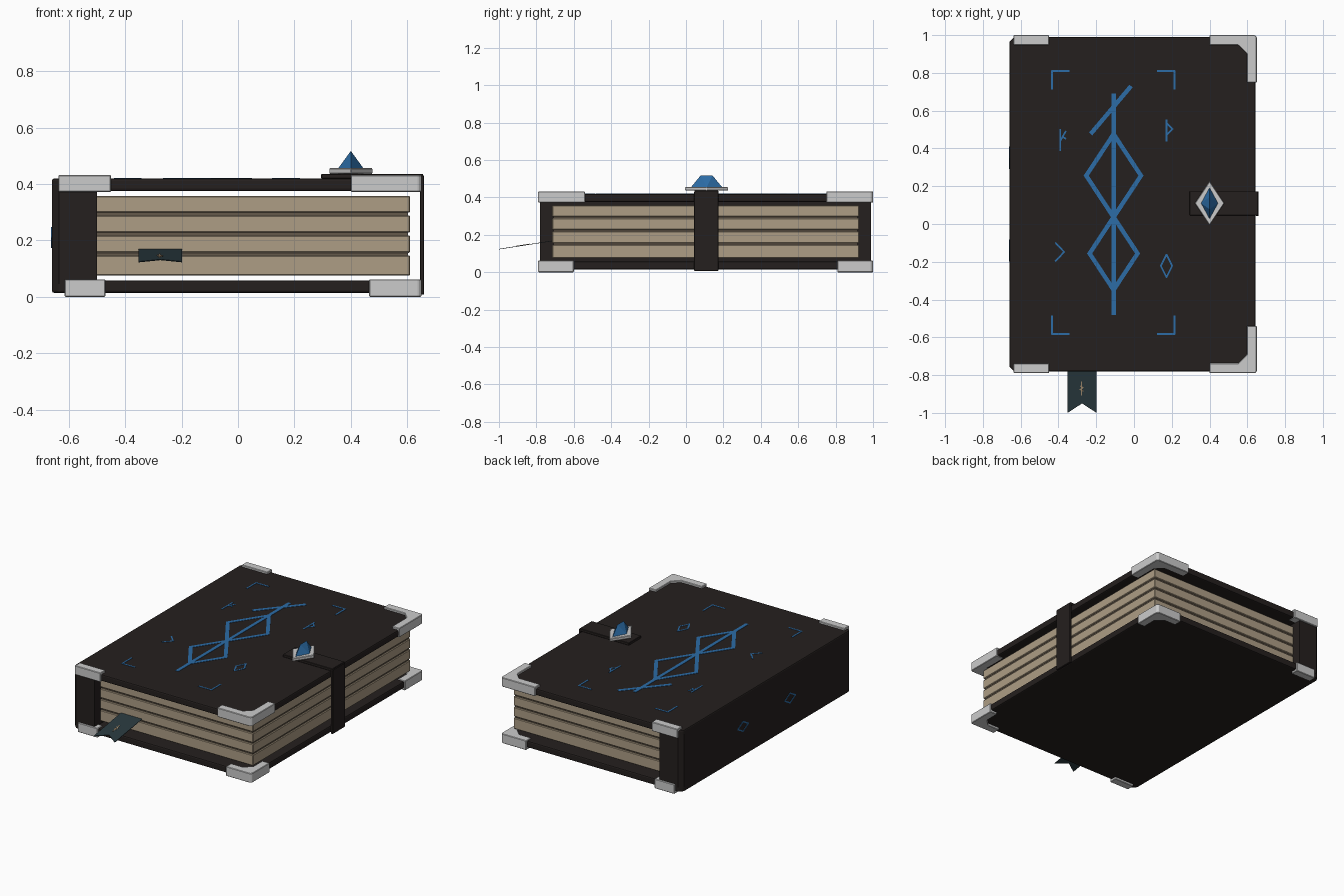
import bpy, bmesh
from mathutils import Vector

if "Cube" in bpy.data.objects:
    bpy.data.objects.remove(bpy.data.objects["Cube"])


def material(name, rgb):
    m = bpy.data.materials.new(name)
    m.diffuse_color = (*rgb, 1)
    m.use_nodes = True
    m.node_tree.nodes["Principled BSDF"].inputs["Base Color"].default_value = m.diffuse_color
    return m


LEATHER = material("dark_leather", (0.018, 0.014, 0.013))
PAPER = material("paper", (0.42, 0.34, 0.235))
GROOVE = material("paper_shadow", (0.13, 0.10, 0.07))
BLUE = material("blue_inlay", (0.025, 0.15, 0.38))
RIBBON = material("ribbon", (0.022, 0.04, 0.048))
TAN = material("tan_thread", (0.35, 0.25, 0.15))


def finish(name, bm, mat=None, bevel=0, segments=1):
    bmesh.ops.recalc_face_normals(bm, faces=bm.faces)
    me = bpy.data.meshes.new(name)
    bm.to_mesh(me)
    bm.free()
    ob = bpy.data.objects.new(name, me)
    bpy.context.collection.objects.link(ob)
    if mat:
        me.materials.append(mat)
    if bevel:
        mod = ob.modifiers.new("bevel", 'BEVEL')
        mod.width, mod.segments = bevel, segments
    return ob


def add_prism(bm, pts, offset):
    """Extrude a closed polygon of 3D points along an offset."""
    face = bm.faces.new([bm.verts.new(p) for p in pts])
    new = bmesh.ops.extrude_face_region(bm, geom=[face])["geom"]
    bmesh.ops.translate(bm, vec=offset, verts=[v for v in new if isinstance(v, bmesh.types.BMVert)])


def prism(name, pts, z0, z1, mat=None, bevel=0, segments=1):
    bm = bmesh.new()
    add_prism(bm, [(x, y, z0) for x, y in pts], (0, 0, z1 - z0))
    return finish(name, bm, mat, bevel, segments)


def box(name, x, y, z, mat=None, bevel=0):
    pts = [(x[0], y[0]), (x[1], y[0]), (x[1], y[1]), (x[0], y[1])]
    return prism(name, pts, z[0], z[1], mat, bevel)


def strokes(name, paths, width, mat, origin, u, v, depth=0.003):
    """Raised line drawing on the plane spanned by u and v."""
    o, u, v = Vector(origin), Vector(u), Vector(v)
    n = u.cross(v).normalized()
    bm = bmesh.new()
    for path in paths:
        for a, b in zip(path, path[1:]):
            a, b = o + a[0] * u + a[1] * v, o + b[0] * u + b[1] * v
            d = (b - a).normalized() * width / 2
            s = n.cross(d)
            a, b = a - d * 0.6, b + d * 0.6
            add_prism(bm, [a - s, b - s, b + s, a + s], n * depth)
    return finish(name, bm, mat)


def diamond(cx, cy, rx, ry):
    return [(cx, cy + ry), (cx + rx, cy), (cx, cy - ry), (cx - rx, cy), (cx, cy + ry)]


# Covers and spine, clipped at the spine corners
Y0, Y1, XL, XR, C = -0.78, 0.99, -0.66, 0.643, 0.025


def board(right):
    return [(XL + C, Y0), (right, Y0), (right, Y1), (XL + C, Y1), (XL, Y1 - C), (XL, Y0 + C)]


prism("back_cover", board(XR), 0.014, 0.058, LEATHER, 0.008, 2)
prism("front_cover", board(XR), 0.375, 0.419, LEATHER, 0.008, 2)
prism("spine", board(-0.50), 0.045, 0.388, LEATHER)

# Page block: four bundles with recessed grooves
box("page_core", (-0.51, 0.603), (-0.709, 0.918), (0.08, 0.353), GROOVE)
for i, z in enumerate([(0.075, 0.147), (0.156, 0.218), (0.227, 0.289), (0.298, 0.358)]):
    box(f"page_bundle_{i + 1}", (-0.51, 0.61), (-0.716, 0.925), z, PAPER, 0.004)

# Metal corner guards: L shapes at the fore edge, strips by the spine
for level, z, lx, ly, sx in [("upper", (0.372, 0.432), 0.25, 0.25, (-0.637, -0.45)),
                             ("lower", (0.0, 0.062), 0.185, 0.19, (-0.615, -0.47))]:
    for side, ye, s in [("front", -0.79, 1), ("rear", 1.0, -1)]:
        X, t, c, k = 0.65, 0.053, 0.045, 0.01
        pts = [(X - lx, 0), (X - k, 0), (X, k), (X, ly), (X - t, ly),
               (X - t, t + c), (X - t - c, t), (X - lx, t)]
        prism(f"{level}_{side}_corner_guard", [(x, ye + s * y) for x, y in pts], *z, None, 0.003)
        box(f"{level}_{side}_spine_guard", sx, sorted((ye, ye + s * 0.052)), z, None, 0.003)

# Clasp strap
box("strap_top", (0.295, 0.656), (0.045, 0.173), (0.419, 0.436), LEATHER, 0.002)
box("strap_side", (0.645, 0.66), (0.043, 0.173), (0.008, 0.43), LEATHER, 0.002)

# Clasp plate and ridged gem
GX, GY = 0.40, 0.11
prism("clasp_plate", diamond(GX, GY, 0.078, 0.117)[:4], 0.436, 0.456, None, 0.003)
bm = bmesh.new()
n, e, s, w = [bm.verts.new((x, y, 0.455)) for x, y in diamond(GX, GY, 0.045, 0.083)[:4]]
rn, rs = bm.verts.new((GX, GY + 0.032, 0.517)), bm.verts.new((GX, GY - 0.032, 0.517))
for f in [(n, e, s, w), (n, rn, e), (e, rn, rs), (e, rs, s), (s, rs, w), (w, rs, rn), (w, rn, n)]:
    bm.faces.new(f)
finish("clasp_gem", bm, BLUE)

# Cover inlay
TOP = dict(origin=(0, 0, 0.418), u=(1, 0, 0), v=(0, 1, 0))
M = -0.108
strokes("main_symbol", [[(M, 0.685), (M, -0.475)], [(-0.225, 0.482), (-0.02, 0.725)],
                        diamond(M, 0.256, 0.145, 0.22), diamond(M, -0.156, 0.127, 0.193)],
        0.023, BLUE, **TOP)
strokes("frame_corners", [[(x + sx * 0.09, y), (x, y), (x, y + sy * 0.095)]
                          for x, sx in ((-0.435, 1), (0.214, -1))
                          for y, sy in ((0.81, -1), (-0.582, 1))], 0.01, BLUE, **TOP)
strokes("small_symbols", [
    [(-0.39, 0.50), (-0.39, 0.39)], [(-0.39, 0.44), (-0.362, 0.49)], [(-0.378, 0.462), (-0.362, 0.452)],
    [(0.172, 0.55), (0.172, 0.44)], [(0.172, 0.535), (0.203, 0.503), (0.172, 0.47)],
    [(-0.415, -0.10), (-0.37, -0.148), (-0.415, -0.196)],
    diamond(0.172, -0.222, 0.03, 0.06)], 0.009, BLUE, **TOP)

# Spine inlay
strokes("spine_symbols", [diamond(y, 0.21, 0.055, 0.032) for y in (-0.35, 0.14)], 0.008, BLUE,
        origin=(XL + 0.001, 0, 0), u=(0, -1, 0), v=(0, 0, 1))

# Ribbon bookmark, sloping down to a notched tail
SLOPE = 0.155


def ribbon_z(y):
    return 0.122 + SLOPE * (y + 1)


tail = [(-0.352, -0.62), (-0.352, -1.0), (-0.275, -0.95), (-0.198, -1.0), (-0.198, -0.62)]
bm = bmesh.new()
add_prism(bm, [(x, y, ribbon_z(y)) for x, y in tail], (0, 0, 0.003))
finish("ribbon_bookmark", bm, RIBBON)
strokes("ribbon_stitch", [[(0, 0.035), (0, -0.035)], [(-0.008, 0.012), (0.008, 0.004), (-0.008, -0.006), (0.008, -0.014)]],
        0.005, TAN, origin=(-0.277, -0.87, ribbon_z(-0.87) + 0.003), u=(1, 0, 0), v=(0, 1, SLOPE), depth=0.002)
